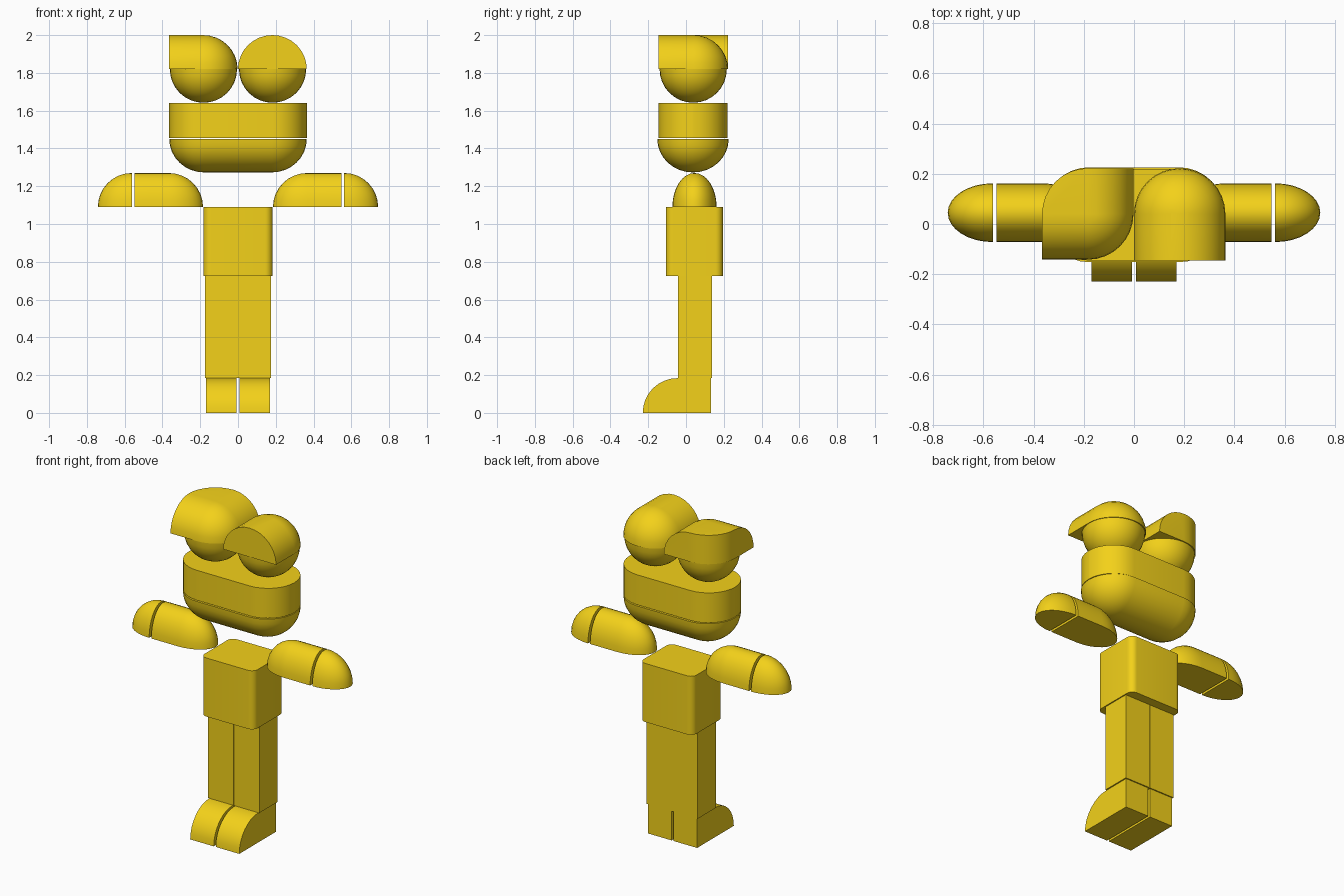
import bpy, bmesh
from math import sin, cos, pi

if "Cube" in bpy.data.objects:
    bpy.data.objects.remove(bpy.data.objects["Cube"])

N = 8                     # segments per quarter turn
YC = 0.04                 # depth centre of the body
yellow = bpy.data.materials.new("yellow")
yellow.diffuse_color = (0.9, 0.64, 0.01, 1)
yellow.use_nodes = True
yellow.node_tree.nodes["Principled BSDF"].inputs["Base Color"].default_value = yellow.diffuse_color


def solid(name, points):
    """Every part is a convex solid: hull its points, merge flat faces, smooth curves."""
    bm = bmesh.new()
    for p in points:
        bm.verts.new(p)
    bmesh.ops.remove_doubles(bm, verts=bm.verts[:], dist=1e-4)
    bmesh.ops.convex_hull(bm, input=bm.verts[:])
    bmesh.ops.delete(bm, geom=[v for v in bm.verts if not v.link_faces], context='VERTS')
    bmesh.ops.dissolve_limit(bm, angle_limit=0.01, verts=bm.verts[:], edges=bm.edges[:])
    bmesh.ops.recalc_face_normals(bm, faces=bm.faces[:])
    me = bpy.data.meshes.new(name)
    bm.to_mesh(me)
    bm.free()
    me.materials.append(yellow)
    ob = bpy.data.objects.new(name, me)
    bpy.context.collection.objects.link(ob)
    bpy.ops.object.select_all(action='DESELECT')
    ob.select_set(True)
    bpy.context.view_layer.objects.active = ob
    bpy.ops.object.shade_smooth_by_angle(angle=pi / 6)
    return ob


def box(x0, x1, y0, y1, z0, z1):
    return [(x, y, z) for x in (x0, x1) for y in (y0, y1) for z in (z0, z1)]


def arc(a, b, n=N):
    """Cosine/sine pairs from quarter turn a to quarter turn b."""
    k = n * (b - a)
    return [(cos((a + (b - a) * i / k) * pi / 2), sin((a + (b - a) * i / k) * pi / 2))
            for i in range(k + 1)]


def ball(c, r, a, b, v0, v1):
    """Ellipsoid patch: quarter turns a..b around z, v0..v1 in elevation."""
    return [(c[0] + r[0] * cu * cv, c[1] + r[1] * su * cv, c[2] + r[2] * sv)
            for cv, sv in arc(v0, v1) for cu, su in arc(a, b)]


def rounded_rect(x, y0, y1, r, zs):
    """Upright prism outline with rounded vertical edges."""
    return [(cx + r * c, cy + r * s, z) for z in zs
            for q, cx, cy in ((0, x - r, y1 - r), (1, r - x, y1 - r),
                              (2, r - x, y0 + r), (3, x - r, y0 + r))
            for c, s in arc(q, q + 1)]


for side, s in (("left", -1), ("right", 1)):
    # foot with a rounded toe
    toe = [(-0.045 + 0.184 * c, 0.184 * t) for c, t in arc(1, 2)]
    solid("foot_" + side, [(s * x, y, z) for x in (0.007, 0.169)
                           for y, z in toe + [(0.132, 0.184), (0.132, 0)]])
    # leg
    solid("leg_" + side, box(s * 0.001, s * 0.176, -0.042, 0.138, 0.185, 0.725))
    # arm: half-elliptic bar with a domed shoulder end
    ym = 0.045
    arm = ball((0.367, ym, 1.09), (0.182, 0.117, 0.18), 1, 3, 0, 1)
    arm += [(0.547, ym + 0.117 * c, 1.09 + 0.18 * t) for c, t in arc(0, 2)]
    solid("arm_" + side, [(s * x, y, z) for x, y, z in arm])
    # hand: domed tip
    hand = ball((0.562, ym, 1.09), (0.18, 0.117, 0.18), -1, 1, 0, 1)
    solid("hand_" + side, [(s * x, y, z) for x, y, z in hand])
    # head ball: lower half sphere
    solid("head_ball_" + side,
          ball((s * 0.183, YC - 0.002, 1.82), (0.178, 0.178, 0.178), 0, 4, -1, 0))

# torso block
solid("torso", rounded_rect(0.183, -0.107, 0.196, 0.04, (0.725, 1.09)))

# chest: upright stadium over a half capsule
solid("chest_upper", rounded_rect(0.364, -0.145, 0.219, 0.1815, (1.454, 1.64)))
solid("chest_lower", [p for sx, a, b in ((0.178, -1, 1), (-0.178, 1, 3))
                      for p in ball((sx, 0.037, 1.45), (0.186, 0.189, 0.177), a, b, -1, 0)])

# right head cap: half barrel open to the front, domed at the back
R, H, Z = 0.182, 0.18, 1.82
cx = 0.182
solid("head_cap_right", ball((cx, YC, Z), (R, R, H), 0, 2, 0, 1)
      + [(cx + R * c, YC - R - 0.003, Z + H * t) for c, t in arc(0, 2)])

# left head cap: domed front right, barrel arms to the left and back, upright back corner
cx = -0.184
cap = ball((cx, YC, Z), (R, R, H), 3, 4, 0, 1)
cap += [(cx - R, YC - R * c, Z + H * t) for c, t in arc(0, 1)]
cap += [(cx + R * c, YC + R, Z + H * t) for c, t in arc(0, 1)]
cap += [(cx + R * c, YC + R * t, z) for c, t in arc(1, 2) for z in (Z, Z + H)]
solid("head_cap_left", cap)
